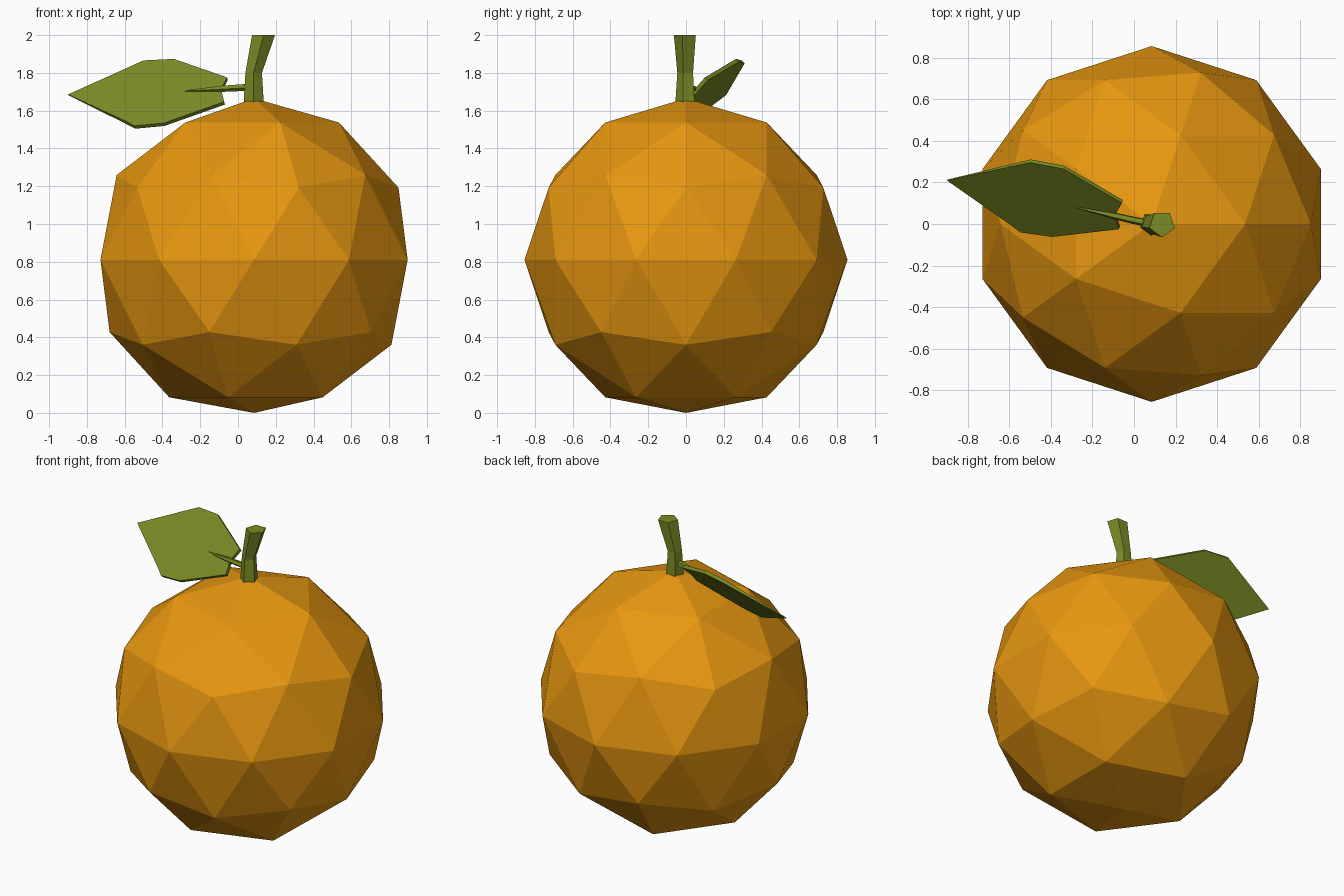
import bpy, bmesh, math
from mathutils import Vector

if "Cube" in bpy.data.objects:
    bpy.data.objects.remove(bpy.data.objects["Cube"])


def material(name, rgb):
    m = bpy.data.materials.new(name)
    m.diffuse_color = (*rgb, 1)
    m.use_nodes = True
    m.node_tree.nodes["Principled BSDF"].inputs["Base Color"].default_value = m.diffuse_color
    return m


ORANGE = material("orange peel", (0.80, 0.31, 0.005))
GREEN = material("leaf green", (0.195, 0.255, 0.018))


def finish(bm, name, mat):
    bmesh.ops.recalc_face_normals(bm, faces=bm.faces)
    me = bpy.data.meshes.new(name)
    bm.to_mesh(me)
    bm.free()
    me.materials.append(mat)
    ob = bpy.data.objects.new(name, me)
    bpy.context.collection.objects.link(ob)
    return ob


def loft(name, rings, mat):
    """Skin equal-length rings of points and cap both ends."""
    bm = bmesh.new()
    loops = [[bm.verts.new(p) for p in ring] for ring in rings]
    n = len(loops[0])
    for a, b in zip(loops, loops[1:]):
        for i in range(n):
            j = (i + 1) % n
            bm.faces.new((a[i], a[j], b[j], b[i]))
    bm.faces.new(loops[0][::-1])
    bm.faces.new(loops[-1])
    return finish(bm, name, mat)


# fruit: faceted ball with a slightly flattened bottom
R = 0.855
bm = bmesh.new()
bmesh.ops.create_icosphere(bm, subdivisions=2, radius=R)
for v in bm.verts:
    v.co += Vector((0.085, 0, 0.81))
    v.co.z = max(v.co.z, 0)
finish(bm, "fruit", ORANGE)

# stem: bent five-sided prism
rings = []
for x, z, r in ((0.083, 1.60, 0.056), (0.083, 1.66, 0.055),
                (0.083, 1.80, 0.046), (0.135, 2.0, 0.064)):
    rings.append([(x + r * math.cos(a), r * math.sin(a), z)
                  for a in (math.radians(-90 + 72 * k) for k in range(5))])
loft("stem", rings, GREEN)

# leaf: tilted flat blade, outline seen from above
outline = [(-0.90, 0.21), (-0.60, 0.0), (-0.547, -0.04), (-0.393, -0.062),
           (-0.073, -0.025), (-0.09, 0.045), (-0.058, 0.10),
           (-0.34, 0.265), (-0.50, 0.295)]
normal = Vector((-0.238, -1, 1)).normalized()
top = [Vector((x, y, y + 1.69 + 0.238 * x)) for x, y in outline]
under = [p - normal * (0.004 if i == 0 else 0.022) for i, p in enumerate(top)]
loft("leaf", [under, top], GREEN)

# leaf stalk: thin taper from the stem along the leaf
start, end = Vector((0.06, 0.005, 1.725)), Vector((-0.28, 0.08, 1.705))
side = (end - start).cross(normal).normalized()
up = side.cross(end - start).normalized()
rings = []
for t, r in ((0, 0.02), (0.45, 0.017), (1, 0.003)):
    c = start.lerp(end, t)
    rings.append([c + r * (side * math.cos(a) + up * math.sin(a))
                  for a in (math.tau * k / 5 for k in range(5))])
loft("leaf_stalk", rings, GREEN)
